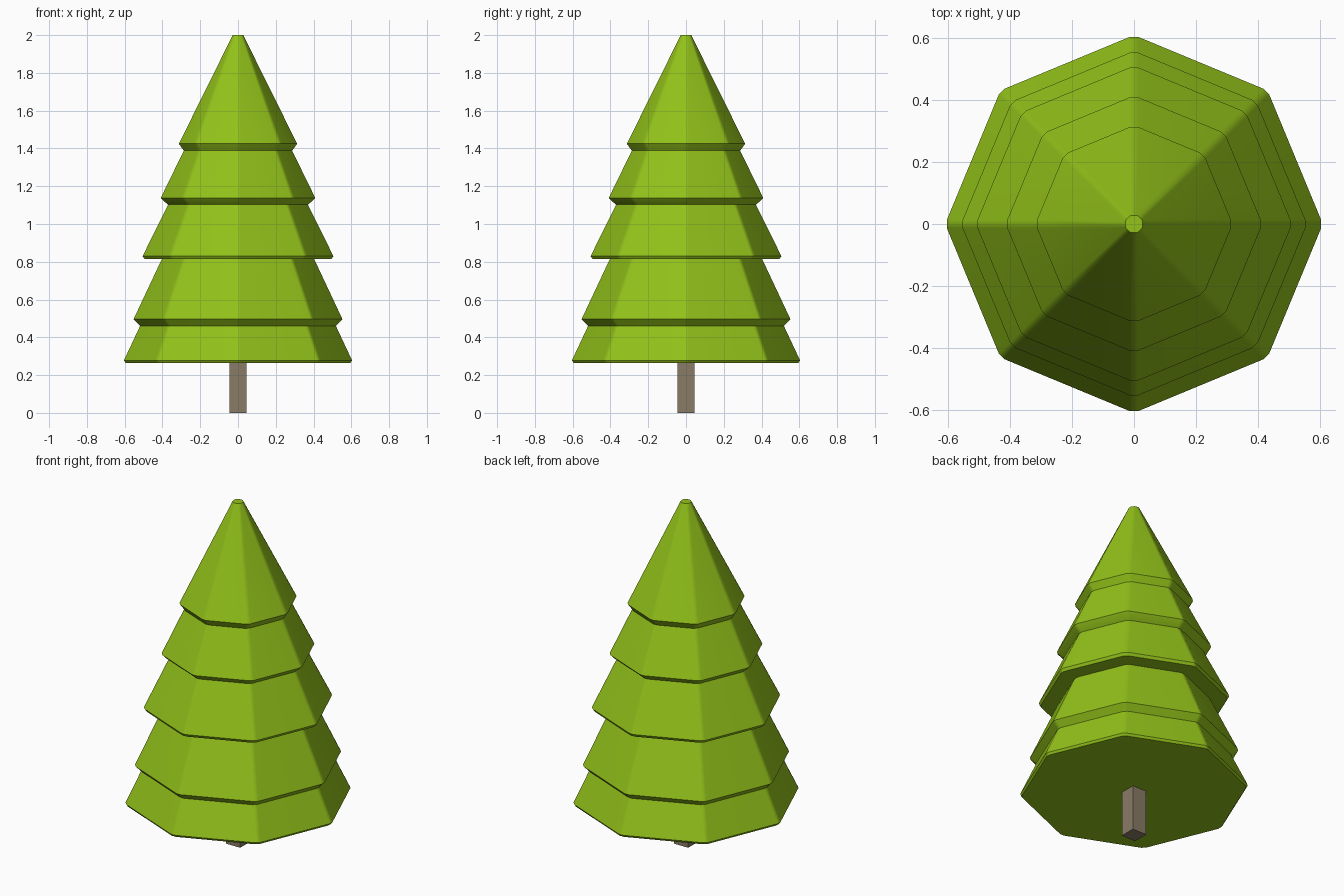
import bpy, bmesh
from math import cos, sin, pi

if "Cube" in bpy.data.objects:
    bpy.data.objects.remove(bpy.data.objects["Cube"])


def paint(obj, name, color):
    mat = bpy.data.materials.new(name)
    mat.diffuse_color = (*color, 1)
    mat.use_nodes = True
    mat.node_tree.nodes["Principled BSDF"].inputs["Base Color"].default_value = mat.diffuse_color
    obj.data.materials.append(mat)


def octagon(bm, r, z):
    """Ring of an octagon whose eight corners are slightly cut."""
    h = min(0.013, 0.27 * r)
    ring = []
    for i in range(8):
        a = i * pi / 4
        for t in (-h, h):
            ring.append(bm.verts.new((r * cos(a) - t * sin(a),
                                      r * sin(a) + t * cos(a), z)))
    return ring


# foliage: stepped tiers, (radius, height) from the bottom up
profile = [
    (0.595, 0.265), (0.604, 0.278), (0.518, 0.461),
    (0.520, 0.463), (0.553, 0.496), (0.412, 0.796), (0.402, 0.814),
    (0.495, 0.814), (0.505, 0.830), (0.370, 1.103),
    (0.392, 1.120), (0.409, 1.138), (0.287, 1.388),
    (0.313, 1.425), (0.028, 2.0),
]
bm = bmesh.new()
rings = [octagon(bm, r, z) for r, z in profile]
for lo, hi in zip(rings, rings[1:]):
    n = len(lo)
    for i in range(n):
        j = (i + 1) % n
        bm.faces.new((lo[i], lo[j], hi[j], hi[i]))
bm.faces.new(rings[0][::-1])
bm.faces.new(rings[-1])
mesh = bpy.data.meshes.new("foliage")
bm.to_mesh(mesh)
bm.free()
foliage = bpy.data.objects.new("foliage", mesh)
bpy.context.collection.objects.link(foliage)
paint(foliage, "leaf_green", (0.29, 0.54, 0.01))

# flat panels with softened corners
bpy.context.view_layer.objects.active = foliage
foliage.select_set(True)
bpy.ops.object.shade_smooth_by_angle(angle=pi / 6)
weighted = foliage.modifiers.new("flat_panels", 'WEIGHTED_NORMAL')
weighted.keep_sharp = True

# trunk: square post
bpy.ops.mesh.primitive_cube_add(size=1, location=(0, 0, 0.135))
trunk = bpy.context.object
trunk.name = "trunk"
trunk.scale = (0.092, 0.092, 0.27)
paint(trunk, "bark", (0.25, 0.20, 0.13))
